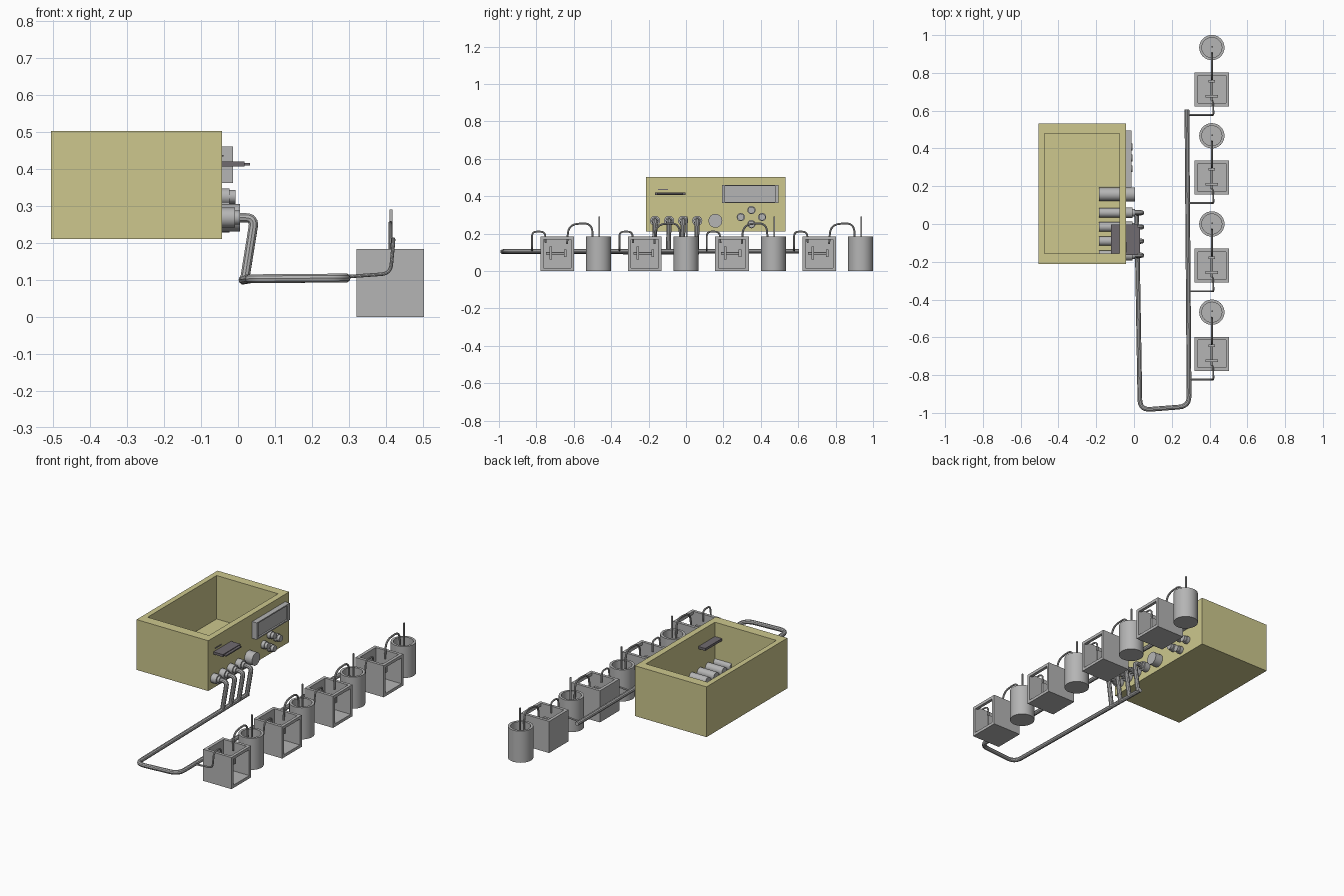
import bpy, bmesh, math
from mathutils import Vector, Matrix

if "Cube" in bpy.data.objects:
    bpy.data.objects.remove(bpy.data.objects["Cube"])


def material(name, rgb):
    m = bpy.data.materials.new(name)
    m.diffuse_color = (*rgb, 1)
    m.use_nodes = True
    m.node_tree.nodes["Principled BSDF"].inputs["Base Color"].default_value = m.diffuse_color
    return m


KHAKI = material("khaki", (0.61, 0.575, 0.27))
GREY = material("light_grey", (0.46, 0.46, 0.46))
DARK = material("dark_grey", (0.16, 0.145, 0.16))


def add(name, bm_or_mesh, mat, smooth=False):
    me = bm_or_mesh
    if isinstance(me, bmesh.types.BMesh):
        me = bpy.data.meshes.new(name)
        bm_or_mesh.to_mesh(me)
        bm_or_mesh.free()
    ob = bpy.data.objects.new(name, me)
    bpy.context.collection.objects.link(ob)
    me.materials.clear()
    me.materials.append(mat)
    if smooth:
        bpy.ops.object.select_all(action='DESELECT')
        bpy.context.view_layer.objects.active = ob
        ob.select_set(True)
        bpy.ops.object.shade_smooth_by_angle(angle=math.radians(35))
    return ob


def box(name, lo, hi, mat):
    lo, hi = Vector(lo), Vector(hi)
    bm = bmesh.new()
    bmesh.ops.create_cube(bm, size=1, matrix=Matrix.Translation((lo + hi) / 2)
                          @ Matrix.Diagonal((*(hi - lo), 1)))
    return add(name, bm, mat)


def cut(ob, *boxes):
    """Subtract boxes (lo, hi) from an object and drop the cutters."""
    cutters = []
    for lo, hi in boxes:
        c = box("cutter", lo, hi, ob.data.materials[0])
        c.hide_render = True
        m = ob.modifiers.new("cut", 'BOOLEAN')
        m.operation, m.solver, m.object = 'DIFFERENCE', 'EXACT', c
        cutters.append(c)
    dg = bpy.context.evaluated_depsgraph_get()
    me = bpy.data.meshes.new_from_object(ob.evaluated_get(dg))
    ob.modifiers.clear()
    ob.data = me
    for c in cutters:
        bpy.data.objects.remove(c)


def lathe(name, profile, origin, axis, mat, seg=32):
    """Revolve (radius, height) points around an axis through origin."""
    rot = Vector((0, 0, 1)).rotation_difference(Vector(axis)).to_matrix().to_4x4()
    bm = bmesh.new()
    rings = [[bm.verts.new((r * math.cos(2 * math.pi * i / seg),
                            r * math.sin(2 * math.pi * i / seg), h))
              for i in range(seg)] for r, h in profile]
    for a, b in zip(rings, rings[1:]):
        for i in range(seg):
            j = (i + 1) % seg
            bm.faces.new((a[i], a[j], b[j], b[i]))
    bm.faces.new(rings[0])
    bm.faces.new(rings[-1])
    bmesh.ops.recalc_face_normals(bm, faces=bm.faces)
    bm.transform(Matrix.Translation(origin) @ rot)
    return add(name, bm, mat, True)


def tube(name, pts, radius, bend, mat=GREY):
    """Round tube along a path whose corners are rounded by 'bend'."""
    pts = [Vector(p) for p in pts]
    path = [pts[0]]
    for a, b, c in zip(pts, pts[1:], pts[2:]):
        d = min(bend, (a - b).length * 0.48, (c - b).length * 0.48)
        s, e = b + (a - b).normalized() * d, b + (c - b).normalized() * d
        for k in range(7):
            t = k / 6
            path.append(s * (1 - t) ** 2 + b * 2 * t * (1 - t) + e * t * t)
    path.append(pts[-1])
    cu = bpy.data.curves.new(name, 'CURVE')
    cu.dimensions = '3D'
    cu.bevel_depth, cu.bevel_resolution, cu.use_fill_caps = radius, 3, True
    sp = cu.splines.new('POLY')
    sp.points.add(len(path) - 1)
    for p, v in zip(sp.points, path):
        p.co = (*v, 1)
    tmp = bpy.data.objects.new("tmp", cu)
    bpy.context.collection.objects.link(tmp)
    dg = bpy.context.evaluated_depsgraph_get()
    me = bpy.data.meshes.new_from_object(tmp.evaluated_get(dg))
    bpy.data.objects.remove(tmp)
    return add(name, me, mat, True)


PX = -0.043   # plane of the control panel
X = (1, 0, 0)

# Open-topped controller case
case = box("controller_case", (-0.505, -0.213, 0.21), (PX, 0.533, 0.503), KHAKI)
cut(case, ((-0.474, -0.155, 0.25), (-0.078, 0.48, 0.7)))

# Display with recessed screen
display = box("display", (PX, 0.192, 0.362), (-0.013, 0.495, 0.46), GREY)
cut(display, ((-0.022, 0.208, 0.369), (0.1, 0.476, 0.453)))

# Card slot and card through the panel
box("card_reader", (-0.123, -0.165, 0.406), (0.018, -0.002, 0.42), DARK)
box("card", (0.018, -0.155, 0.409), (0.033, -0.015, 0.416), DARK)
box("slot_mark", (PX, -0.15, 0.433), (PX + 0.004, -0.095, 0.438), DARK)

# Four push buttons in a cross
for i, (y, z) in enumerate([(0.293, 0.288), (0.35, 0.325), (0.407, 0.288), (0.35, 0.25)]):
    lathe(f"push_button_{i}", [(0.022, 0), (0.022, 0.02), (0.018, 0.02), (0.018, 0.036)],
          (PX, y, z), X, GREY, 24)

# Large dial, running through the wall
lathe("dial", [(0.035, -0.185), (0.035, PX), (0.037, PX), (0.037, 0.006)],
      (0, 0.157, 0.268), X, GREY)

# Four sockets with cables dropping to the trunk
for i in range(4):
    y = -0.165 + 0.075 * i
    lathe(f"socket_{i}", [(0.025, -0.185), (0.025, PX), (0.027, PX), (0.027, -0.008),
                          (0.019, -0.008), (0.019, 0.006)], (0, y, 0.268), X, GREY)
    tube(f"socket_cable_{i}", [(-0.01, y, 0.268), (0.045, y, 0.268), (0.018, y - 0.005, 0.1)],
         0.013, 0.025)

# Trunk cable looping round to the stations
tube("trunk_cable", [(0.014, 0.07, 0.1), (0.032, -0.985, 0.103), (0.292, -0.965, 0.105),
                     (0.28, 0.605, 0.105)], 0.0125, 0.055)

CX = 0.412
for i in range(4):
    yb = -0.688 + 0.467 * i      # tank centre
    yc = yb + 0.221              # pot centre
    # Square tank open at the top and on the outer side
    tank = box(f"tank_{i}", (0.32, yb - 0.09, 0), (0.503, yb + 0.09, 0.184), GREY)
    cut(tank, ((0.338, yb - 0.073, 0.017), (0.486, yb + 0.073, 0.3)),
        ((0.338, yb - 0.073, 0.017), (0.6, yb + 0.073, 0.167)))
    # Pump in the tank: shaft with two cross plates
    lathe(f"pump_shaft_{i}", [(0.006, -0.06), (0.006, 0.045)], (CX, yb, 0.094), (0, 1, 0), GREY, 16)
    box(f"pump_plate_{i}", (CX - 0.033, yb - 0.043, 0.06), (CX + 0.033, yb - 0.029, 0.13), GREY)
    box(f"pump_outlet_{i}", (CX - 0.018, yb + 0.036, 0.075), (CX + 0.018, yb + 0.05, 0.115), GREY)
    # Wire from trunk to tank, hose from tank to pot
    yw = yb - 0.135
    tube(f"pump_wire_{i}", [(0.285, yw, 0.108), (0.412, yw, 0.117), (0.421, yw, 0.21),
                            (0.418, yb - 0.066, 0.21), (0.415, yb - 0.062, 0.15)], 0.005, 0.025)
    tube(f"water_hose_{i}", [(CX, yb + 0.052, 0.145), (CX, yb + 0.06, 0.248),
                             (CX, yb + 0.185, 0.258), (CX, yb + 0.192, 0.13)], 0.0055, 0.05)
    # Round pot with a probe standing in it
    lathe(f"pot_{i}", [(0.067, 0), (0.067, 0.184), (0.053, 0.184), (0.053, 0.02)],
          (CX, yc, 0), (0, 0, 1), GREY)
    box(f"soil_probe_{i}", (CX - 0.002, yc, 0.02), (CX + 0.005, yc + 0.008, 0.29), GREY)
